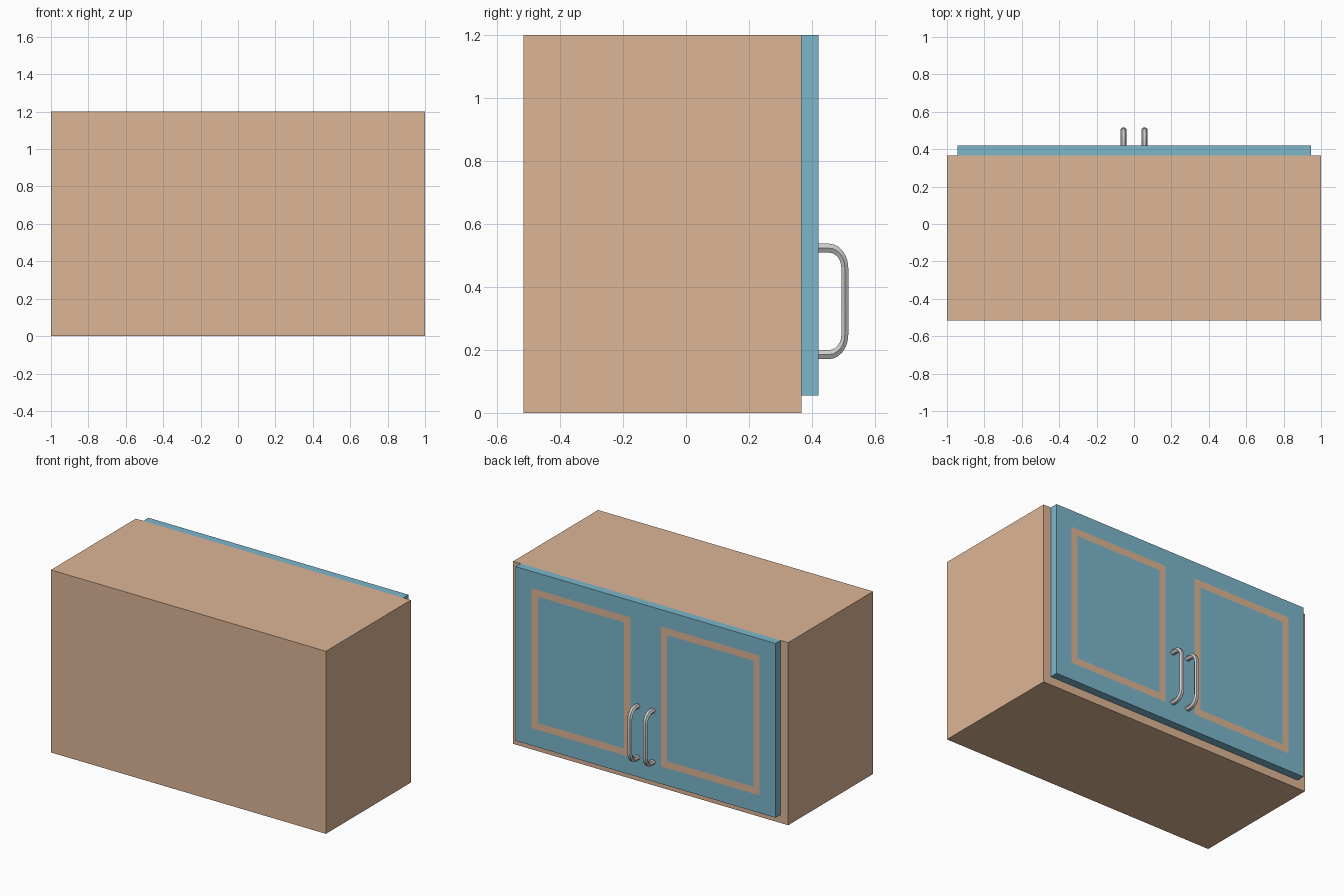
import bpy, bmesh, math

if "Cube" in bpy.data.objects:
    bpy.data.objects.remove(bpy.data.objects["Cube"])

def material(name, color):
    m = bpy.data.materials.new(name)
    m.diffuse_color = (*color, 1)
    m.use_nodes = True
    m.node_tree.nodes["Principled BSDF"].inputs["Base Color"].default_value = m.diffuse_color
    return m

wood = material("wood", (0.72, 0.46, 0.30))
blue = material("blue_paint", (0.20, 0.47, 0.60))

def add_object(name, bm, mats=()):
    bmesh.ops.recalc_face_normals(bm, faces=bm.faces)
    me = bpy.data.meshes.new(name)
    bm.to_mesh(me)
    bm.free()
    for m in mats:
        me.materials.append(m)
    ob = bpy.data.objects.new(name, me)
    bpy.context.collection.objects.link(ob)
    return ob

def box(lo, hi):
    bm = bmesh.new()
    bmesh.ops.create_cube(bm, size=1)
    for v in bm.verts:
        v.co = [(a + b) / 2 + c * (b - a) for a, b, c in zip(lo, hi, v.co)]
    return bm

# Cabinet carcass
BACK, DOOR_IN, DOOR_OUT = -0.515, 0.367, 0.42
add_object("cabinet_body", box((-1, BACK, 0), (1, DOOR_IN, 1.2)), [wood])

# Double door slab, cut along the lines of the flush wooden inlays
X_OUT, X_IN, Z_LO, Z_HI, STRIP = 0.83, 0.111, 0.17, 1.09, 0.046
bm = box((-0.945, DOOR_IN, 0.055), (0.945, DOOR_OUT, 1.2))

def cut(co, no):
    bmesh.ops.bisect_plane(bm, geom=bm.verts[:] + bm.edges[:] + bm.faces[:],
                           plane_co=co, plane_no=no)

for side in (-1, 1):
    for x in (X_OUT, X_OUT - STRIP, X_IN + STRIP, X_IN):
        cut((side * x, 0, 0), (1, 0, 0))
for z in (Z_LO, Z_LO + STRIP, Z_HI - STRIP, Z_HI):
    cut((0, 0, z), (0, 0, 1))

# Wooden inlay frames: outer rectangle minus inner rectangle
for f in bm.faces:
    c = f.calc_center_median()
    def inside(m):
        return X_IN + m < abs(c.x) < X_OUT - m and Z_LO + m < c.z < Z_HI - m
    f.material_index = int(c.y > DOOR_OUT - 0.001 and inside(0) and not inside(STRIP))
add_object("doors", bm, [blue, wood])

# Bow handles: hexagonal bar swept along a rounded U path
def handle(name, x0):
    zc, half, ry, rz, y_arc = 0.354, 0.169, 0.051, 0.062, 0.453
    path = [(DOOR_OUT, zc + half, 0)]
    for end in (1, -1):
        for i in range(7):
            t = math.pi / 2 * i / 6 + (0 if end == 1 else math.pi / 2)
            path.append((y_arc + ry * math.sin(t),
                         zc + end * (half - rz) + rz * math.cos(t), t))
    path.append((DOOR_OUT, zc - half, math.pi))
    bm = bmesh.new()
    rings = []
    for y, z, t in path:
        ring = []
        for k in range(6):
            a = k * math.pi / 3
            s = math.sin(a)
            ring.append(bm.verts.new((x0 + 0.017 * math.cos(a),
                                      y + 0.0127 * s * math.sin(t),
                                      z + 0.0165 * s * math.cos(t))))
        rings.append(ring)
    for r, q in zip(rings, rings[1:]):
        for k in range(6):
            j = (k + 1) % 6
            bm.faces.new((r[k], r[j], q[j], q[k]))
    bm.faces.new(rings[0])
    bm.faces.new(rings[-1])
    ob = add_object(name, bm)
    bpy.context.view_layer.objects.active = ob
    ob.select_set(True)
    bpy.ops.object.shade_smooth_by_angle(angle=math.radians(30))
    ob.select_set(False)

handle("handle_left", -0.056)
handle("handle_right", 0.056)
